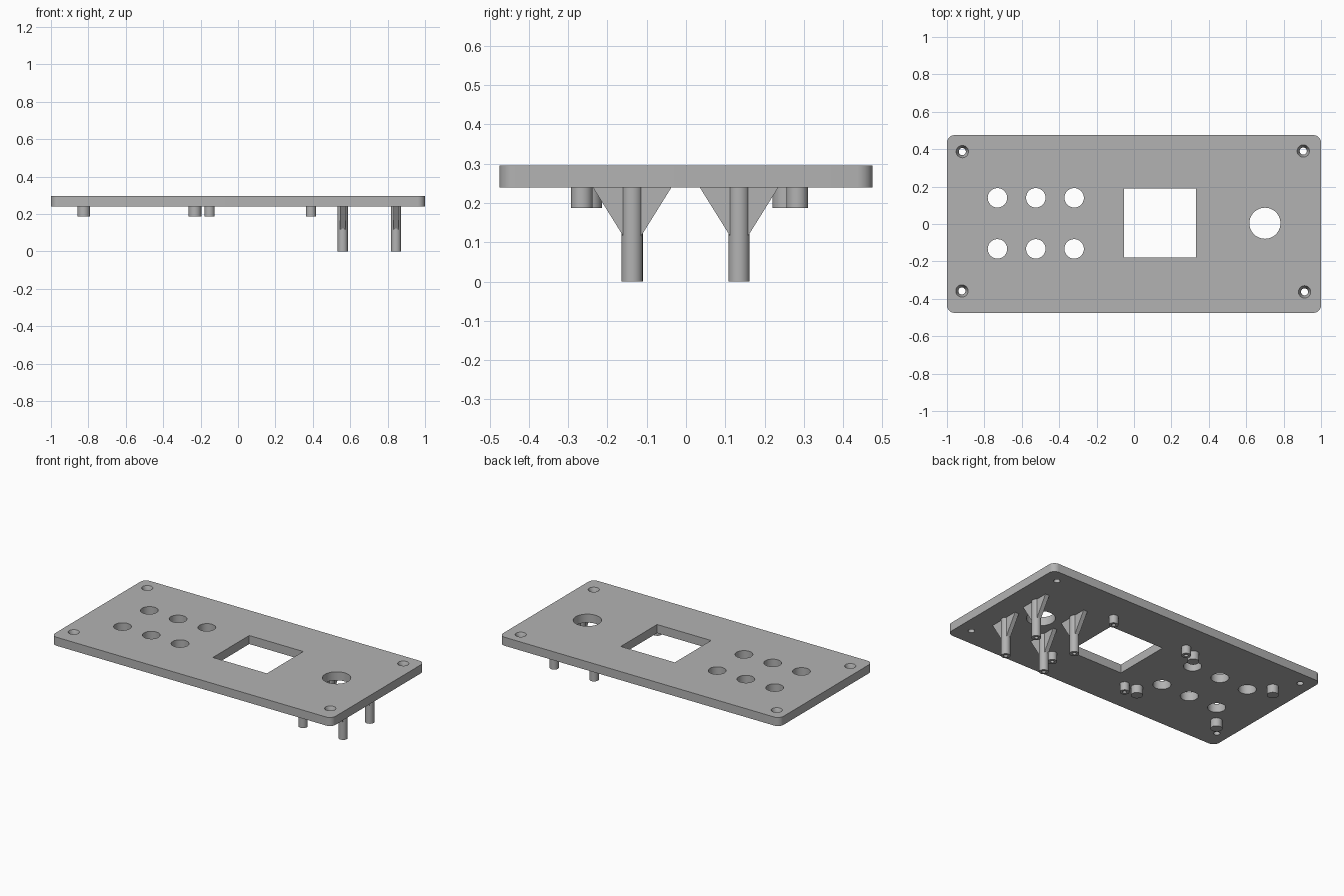
import bpy, bmesh, math

cube = bpy.data.objects.get("Cube")
if cube:
    bpy.data.objects.remove(cube, do_unlink=True)

BOTTOM, TOP = 0.24, 0.295

grey = bpy.data.materials.new("plastic_grey")
grey.use_nodes = True
COLOUR = (0.45, 0.45, 0.45, 1)
grey.diffuse_color = COLOUR
grey.node_tree.nodes["Principled BSDF"].inputs["Base Color"].default_value = COLOUR


def make_object(name, bm):
    bmesh.ops.recalc_face_normals(bm, faces=bm.faces)
    mesh = bpy.data.meshes.new(name)
    bm.to_mesh(mesh)
    bm.free()
    obj = bpy.data.objects.new(name, mesh)
    bpy.context.collection.objects.link(obj)
    mesh.materials.append(grey)
    return obj


def extrude_outline(bm, points, direction):
    face = bm.faces.new([bm.verts.new(p) for p in points])
    out = bmesh.ops.extrude_face_region(bm, geom=[face])
    verts = [v for v in out["geom"] if isinstance(v, bmesh.types.BMVert)]
    bmesh.ops.translate(bm, verts=verts, vec=direction)


def turned(bm, x, y, profile, segments=40):
    """Closed round solid through (radius, height) pairs."""
    rings = []
    for r, z in profile:
        angles = [math.tau * i / segments for i in range(segments)]
        rings.append([bm.verts.new((x + r * math.cos(a), y + r * math.sin(a), z)) for a in angles])
    for low, high in zip(rings, rings[1:]):
        for i in range(segments):
            j = (i + 1) % segments
            bm.faces.new((low[i], low[j], high[j], high[i]))
    bm.faces.new(rings[0][::-1])
    bm.faces.new(rings[-1])


def smooth(obj):
    bpy.ops.object.select_all(action="DESELECT")
    obj.select_set(True)
    bpy.context.view_layer.objects.active = obj
    bpy.ops.object.shade_smooth_by_angle(angle=math.radians(30))


def cut(obj, bm):
    cutter = make_object("cutter", bm)
    cutter.hide_render = True
    mod = obj.modifiers.new("cut", "BOOLEAN")
    mod.operation = "DIFFERENCE"
    mod.solver = "EXACT"
    mod.object = cutter
    bpy.context.view_layer.objects.active = obj
    bpy.ops.object.modifier_apply(modifier=mod.name)
    bpy.data.objects.remove(cutter, do_unlink=True)


# Face plate with rounded corners
bm = bmesh.new()
outline, radius = [], 0.04
for k, (sx, sy) in enumerate([(1, 1), (-1, 1), (-1, -1), (1, -1)]):
    for i in range(9):
        a = math.pi / 2 * (k + i / 8)
        outline.append((sx * (1 - radius) + radius * math.cos(a),
                        sy * (0.475 - radius) + radius * math.sin(a), BOTTOM))
extrude_outline(bm, outline, (0, 0, TOP - BOTTOM))
plate = make_object("face_plate", bm)

# Openings: buttons, knob, display window and countersunk screw holes
holes = bmesh.new()
LOW, HIGH = BOTTOM - 0.05, TOP + 0.05
for x in (-0.73, -0.525, -0.32):
    for y in (-0.133, 0.14):
        turned(holes, x, y, [(0.052, LOW), (0.052, HIGH)])
turned(holes, 0.7, 0.004, [(0.083, LOW), (0.083, HIGH)], 64)
extrude_outline(holes, [(-0.053, -0.18, LOW), (0.332, -0.18, LOW),
                        (0.332, 0.19, LOW), (-0.053, 0.19, LOW)], (0, 0, HIGH - LOW))
for x, y in [(-0.918, 0.387), (0.905, 0.39), (-0.92, -0.358), (0.912, -0.363)]:
    turned(holes, x, y, [(0.019, LOW), (0.019, 0.262), (0.033, TOP), (0.033, HIGH)])
cut(plate, holes)
smooth(plate)


def post(name, x, y, r, foot, pilot=0):
    bm = bmesh.new()
    turned(bm, x, y, [(r, foot), (r, BOTTOM + 0.005)])
    obj = make_object(name, bm)
    if pilot:
        hole = bmesh.new()
        turned(hole, x, y, [(pilot, foot - 0.05), (pilot, foot + 0.045)], 24)
        cut(obj, hole)
    smooth(obj)


# Short standoffs beneath the plate
for label, y in (("front", -0.248), ("back", 0.254)):
    post(f"button_standoff_right_{label}", -0.825, y, 0.034, 0.187)
    post(f"button_standoff_left_{label}", -0.23, y, 0.034, 0.187)
for label, y in (("front", -0.265), ("back", 0.283)):
    post(f"display_standoff_right_{label}", -0.152, y, 0.0275, 0.187, 0.012)
    post(f"display_standoff_left_{label}", 0.39, y, 0.0275, 0.187, 0.012)

# Long posts around the knob, each with a pair of triangular gussets
for side, x in (("right", 0.56), ("left", 0.845)):
    for label, y in (("front", -0.137), ("back", 0.135)):
        post(f"long_post_{side}_{label}", x, y, 0.027, 0, 0.012)
        bm = bmesh.new()
        for s in (-1, 1):
            extrude_outline(bm, [(x - 0.014, y + s * 0.016, BOTTOM + 0.003),
                                 (x - 0.014, y + s * 0.102, BOTTOM + 0.003),
                                 (x - 0.014, y + s * 0.016, 0.105)], (0.028, 0, 0))
        make_object(f"gusset_{side}_{label}", bm)
